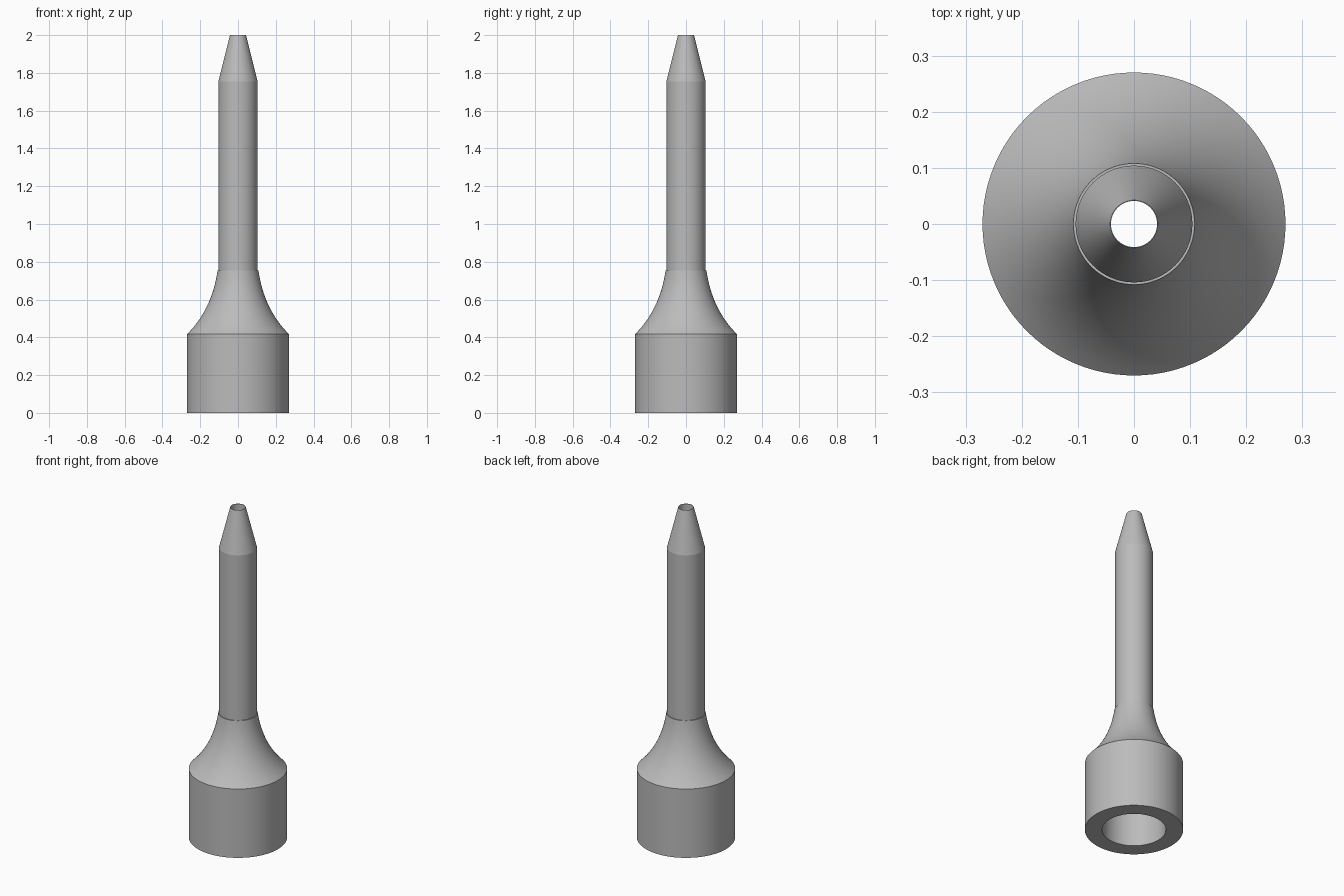
import bpy, bmesh, math

if "Cube" in bpy.data.objects:
    bpy.data.objects.remove(bpy.data.objects["Cube"])

SIDES = 96

grey = bpy.data.materials.new("plain grey")
grey.diffuse_color = (0.5, 0.5, 0.5, 1)
grey.use_nodes = True
grey.node_tree.nodes["Principled BSDF"].inputs["Base Color"].default_value = grey.diffuse_color


def lathe(name, profile):
    """Revolve a closed (radius, height) outline around the z axis."""
    bm = bmesh.new()
    rings = []
    for r, z in profile:
        rings.append([bm.verts.new((r * math.cos(a), r * math.sin(a), z))
                      for a in (2 * math.pi * i / SIDES for i in range(SIDES))])
    for k, low in enumerate(rings):
        high = rings[(k + 1) % len(rings)]
        for i in range(SIDES):
            j = (i + 1) % SIDES
            bm.faces.new((low[i], low[j], high[j], high[i]))
    bmesh.ops.recalc_face_normals(bm, faces=bm.faces)
    mesh = bpy.data.meshes.new(name)
    bm.to_mesh(mesh)
    bm.free()
    mesh.materials.append(grey)
    obj = bpy.data.objects.new(name, mesh)
    bpy.context.collection.objects.link(obj)
    bpy.ops.object.select_all(action='DESELECT')
    obj.select_set(True)
    bpy.context.view_layer.objects.active = obj
    bpy.ops.object.shade_smooth_by_angle(angle=math.radians(12))
    return obj


def curve(p0, p1, p2, steps):
    """Points along a quadratic curve."""
    return [tuple((1 - t) ** 2 * a + 2 * t * (1 - t) * b + t * t * c
                  for a, b, c in zip(p0, p1, p2))
            for t in (i / steps for i in range(steps + 1))]


# Socket base: cylinder, small shoulder ledge, concave flare and open socket
flare = curve((0.267, 0.42), (0.137, 0.55), (0.108, 0.755), 16)
lathe("socket_base", [(0.175, 0), (0.27, 0), (0.27, 0.417)] + flare
      + [(0.042, 0.755), (0.042, 0.55), (0.17, 0.42)])

# Tube with tapered tip and a straight bore
lathe("tapered_tube", [(0.042, 0.74), (0.104, 0.74), (0.104, 1.755),
                       (0.0425, 2.0), (0.041, 2.0)])
